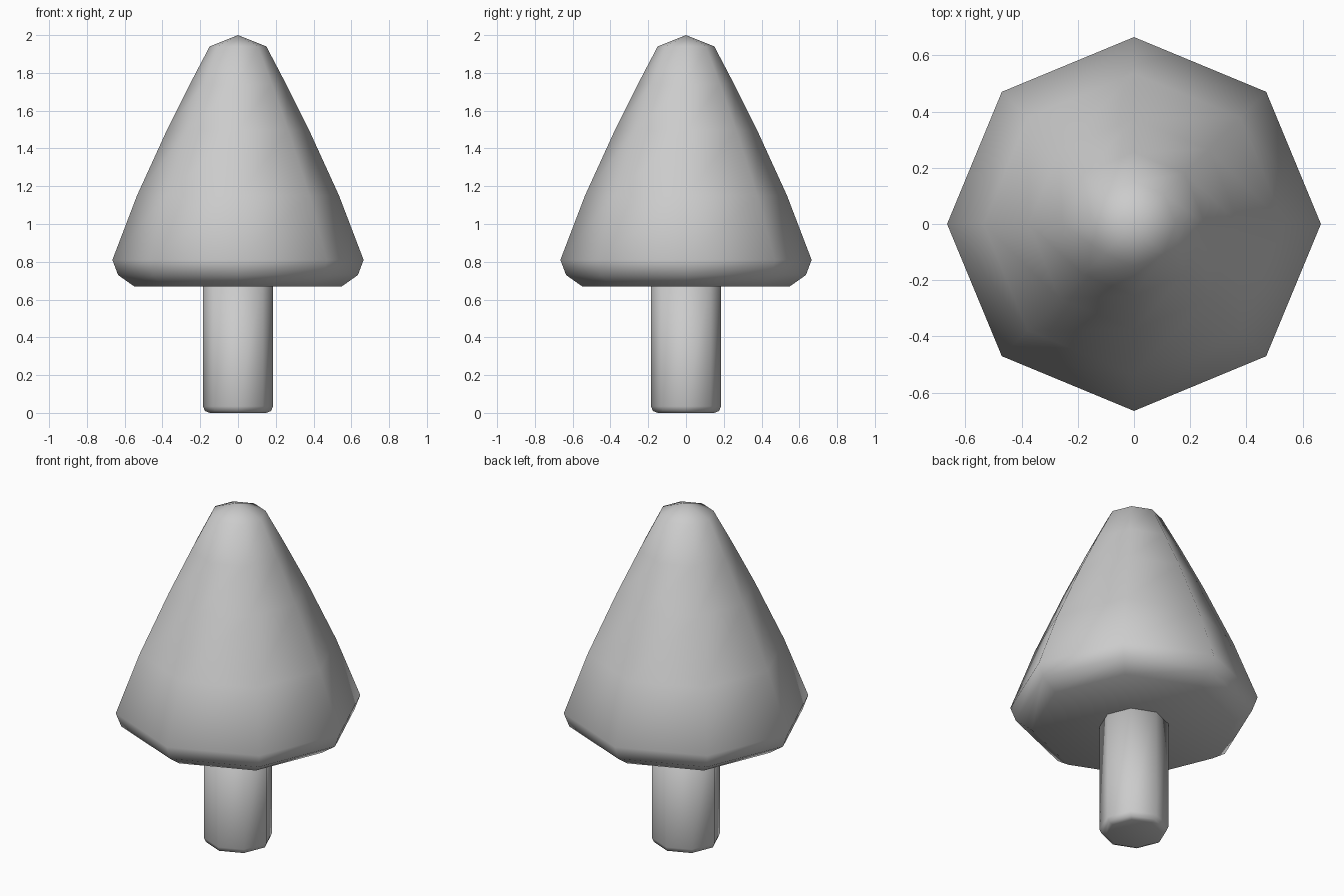
import bpy, bmesh, math

cube = bpy.data.objects.get("Cube")
if cube:
    bpy.data.objects.remove(cube, do_unlink=True)

grey = bpy.data.materials.new("plain grey")
grey.use_nodes = True
colour = (0.6, 0.6, 0.6, 1)
grey.diffuse_color = colour
grey.node_tree.nodes["Principled BSDF"].inputs["Base Color"].default_value = colour


def lathe(name, profile, sides=8):
    """Turn a (radius, height) profile into a solid with corners on the axes."""
    bm = bmesh.new()
    rings = []
    for r, z in profile:
        if r == 0:
            rings.append([bm.verts.new((0, 0, z))] * sides)
        else:
            angles = [math.tau * i / sides for i in range(sides)]
            rings.append([bm.verts.new((r * math.cos(a), r * math.sin(a), z)) for a in angles])
    for low, high in zip(rings, rings[1:]):
        for i in range(sides):
            j = (i + 1) % sides
            corners = dict.fromkeys((low[i], low[j], high[j], high[i]))
            bm.faces.new(list(corners))
    # Close open ends with flat caps
    if profile[0][0]:
        bm.faces.new(rings[0][::-1])
    if profile[-1][0]:
        bm.faces.new(rings[-1])
    bmesh.ops.recalc_face_normals(bm, faces=bm.faces)
    for face in bm.faces:
        face.smooth = True
    mesh = bpy.data.meshes.new(name)
    bm.to_mesh(mesh)
    bm.free()
    mesh.materials.append(grey)
    obj = bpy.data.objects.new(name, mesh)
    bpy.context.collection.objects.link(obj)
    return obj


# Trunk with a rounded foot
lathe("trunk", [(0.15, 0), (0.175, 0.01), (0.185, 0.035), (0.185, 0.72)])

# Bulging conical crown with a rolled lower rim and a blunt tip
lathe("crown", [(0.55, 0.67), (0.635, 0.73), (0.665, 0.81), (0.535, 1.15),
                (0.375, 1.5), (0.255, 1.74), (0.15, 1.94), (0, 2)])
